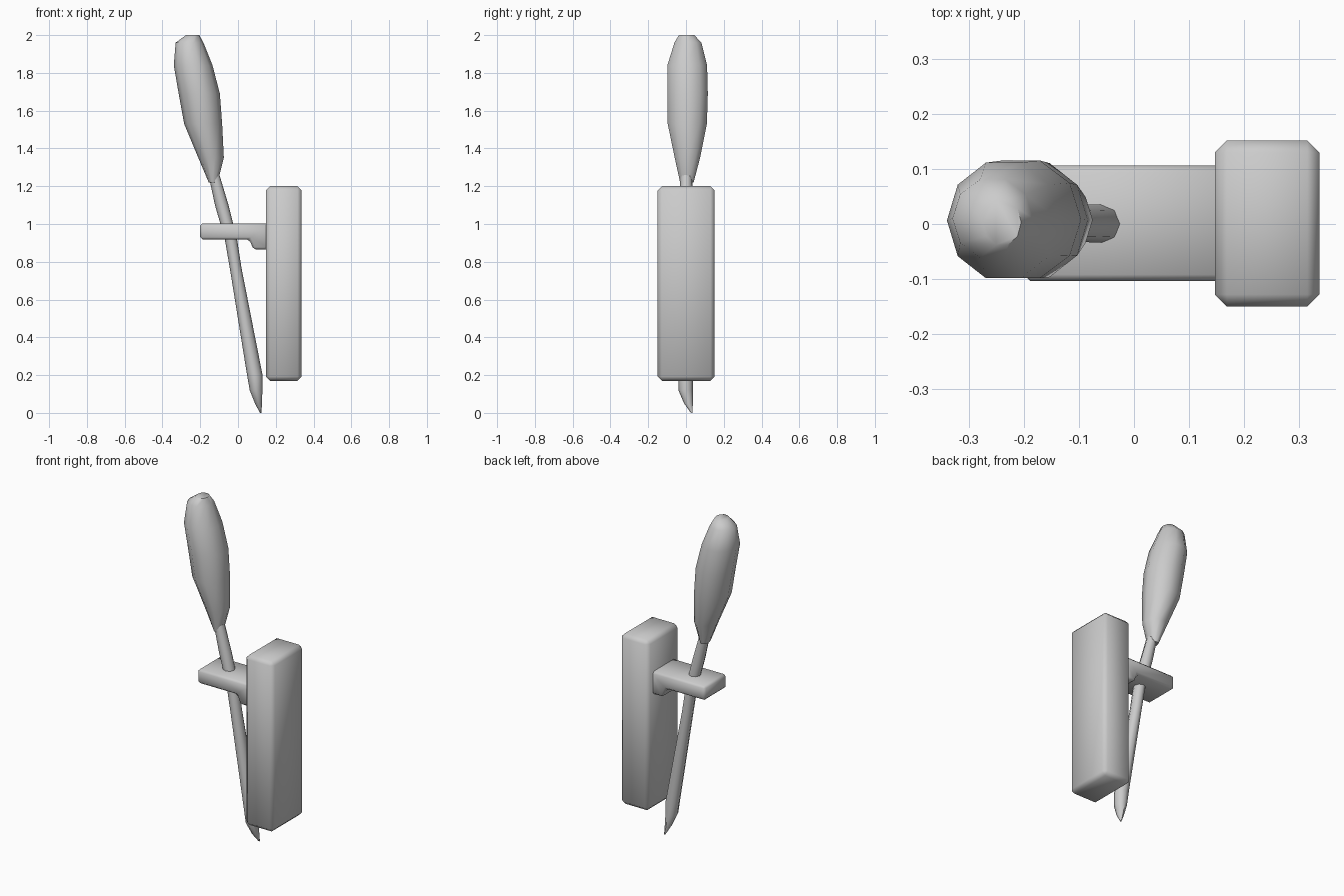
import bpy, bmesh, math

if "Cube" in bpy.data.objects:
    bpy.data.objects.remove(bpy.data.objects["Cube"])


def finish(bm, name, angle, bevel=0.0):
    """Turn a bmesh into a smooth-shaded object, optionally with chamfered edges."""
    if bevel:
        bmesh.ops.bevel(bm, geom=bm.edges[:], offset=bevel, segments=1,
                        affect='EDGES', profile=0.5)
    bmesh.ops.recalc_face_normals(bm, faces=bm.faces[:])
    mesh = bpy.data.meshes.new(name)
    bm.to_mesh(mesh)
    bm.free()
    ob = bpy.data.objects.new(name, mesh)
    bpy.context.collection.objects.link(ob)
    bpy.ops.object.select_all(action='DESELECT')
    ob.select_set(True)
    bpy.context.view_layer.objects.active = ob
    bpy.ops.object.shade_smooth_by_angle(angle=math.radians(angle))
    return ob


def extrude_profile(name, profile, y0, y1, bevel, angle):
    """Extrude an x-z outline along y."""
    bm = bmesh.new()
    face = bm.faces.new([bm.verts.new((x, y0, z)) for x, z in profile])
    ext = bmesh.ops.extrude_face_region(bm, geom=[face])["geom"]
    moved = [g for g in ext if isinstance(g, bmesh.types.BMVert)]
    bmesh.ops.translate(bm, verts=moved, vec=(0, y1 - y0, 0))
    return finish(bm, name, angle, bevel)


def loft(name, rings, sides, angle):
    """Skin level rings given as (z, x_left, x_right, y_front, y_back)."""
    bm = bmesh.new()
    loops = []
    for z, xl, xr, yf, yb in rings:
        loop = []
        for i in range(sides):
            a = 2 * math.pi * i / sides
            loop.append(bm.verts.new(((xl + xr) / 2 + (xr - xl) / 2 * math.cos(a),
                                      (yf + yb) / 2 + (yb - yf) / 2 * math.sin(a), z)))
        loops.append(loop)
    for a, b in zip(loops, loops[1:]):
        for i in range(sides):
            j = (i + 1) % sides
            bm.faces.new((a[i], a[j], b[j], b[i]))
    bm.faces.new(loops[0][::-1])
    bm.faces.new(loops[-1])
    return finish(bm, name, angle)


# upright mounting block
extrude_profile("mounting_block",
                [(0.147, 0.17), (0.337, 0.17), (0.337, 1.20), (0.147, 1.20)],
                -0.15, 0.152, 0.022, 50)

# bracket arm with a small step under its root
extrude_profile("bracket_arm",
                [(-0.20, 0.918), (-0.20, 1.003), (0.165, 1.003),
                 (0.165, 0.865), (0.082, 0.865), (0.06, 0.918)],
                -0.104, 0.106, 0.012, 50)

# leaning shaft with a slanted tip
loft("shaft", [
    (0.00, 0.116, 0.124, 0.026, 0.035),
    (0.05, 0.090, 0.127, -0.010, 0.036),
    (0.12, 0.062, 0.129, -0.040, 0.037),
    (0.20, 0.048, 0.130, -0.041, 0.037),
    (0.77, -0.044, 0.018, -0.035, 0.035),
    (0.92, -0.070, -0.005, -0.035, 0.035),
    (1.10, -0.122, -0.050, -0.033, 0.035),
    (1.26, -0.156, -0.098, -0.031, 0.033),
], 8, 50)

# bulbous grip
loft("grip", [
    (1.22, -0.155, -0.108, -0.033, 0.042),
    (1.35, -0.210, -0.075, -0.063, 0.078),
    (1.53, -0.285, -0.084, -0.102, 0.116),
    (1.69, -0.314, -0.096, -0.104, 0.121),
    (1.84, -0.340, -0.135, -0.104, 0.117),
    (1.96, -0.330, -0.183, -0.065, 0.085),
    (2.00, -0.275, -0.205, -0.040, 0.046),
], 10, 60)
